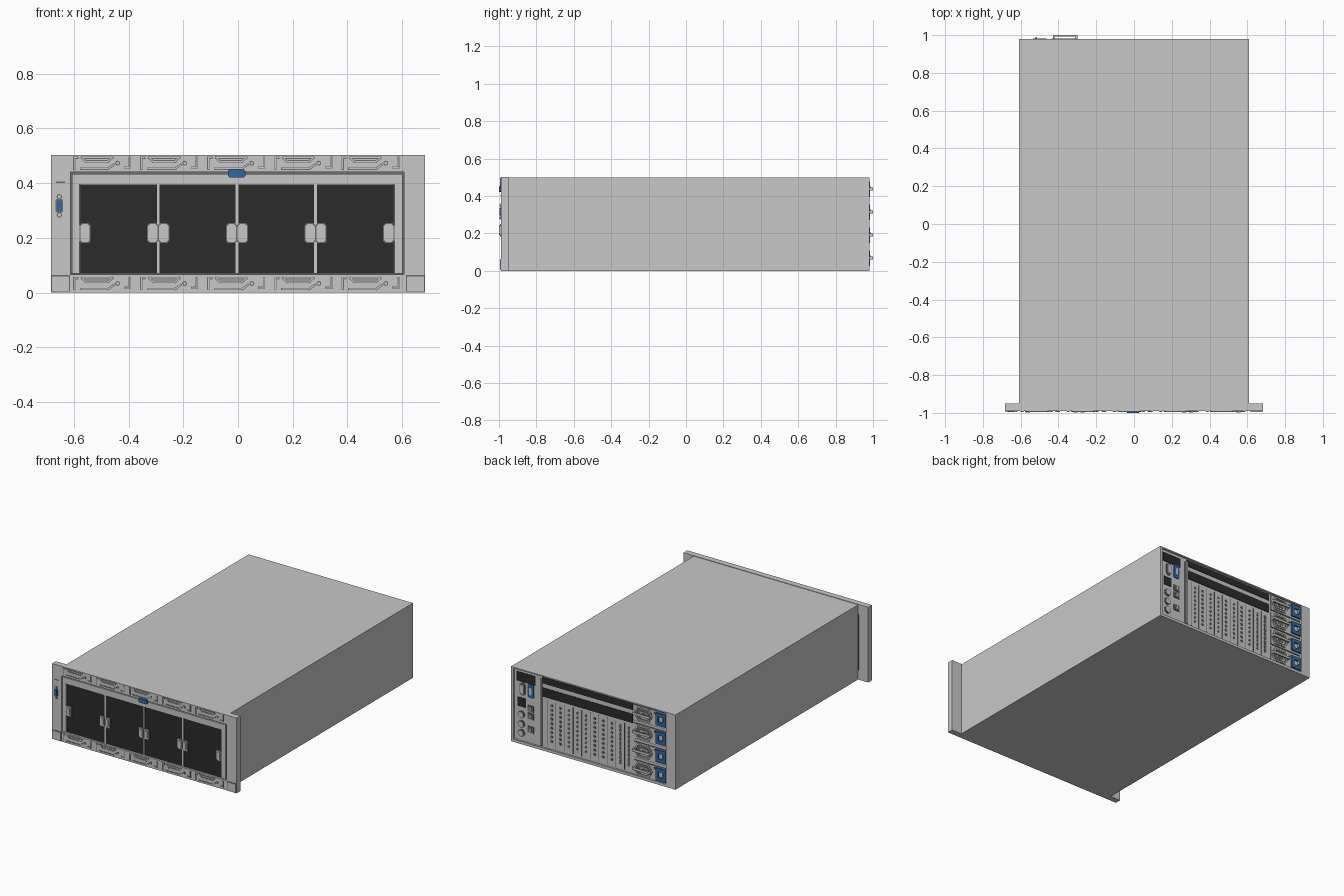
import bpy, bmesh, math
from mathutils import Vector

cube = bpy.data.objects.get("Cube")
if cube:
    bpy.data.objects.remove(cube, do_unlink=True)


def material(name, r, g, b):
    m = bpy.data.materials.new(name)
    m.use_nodes = True
    m.diffuse_color = (r, g, b, 1)
    m.node_tree.nodes["Principled BSDF"].inputs["Base Color"].default_value = (r, g, b, 1)
    return m


LIGHT = material("light grey", 0.58, 0.58, 0.58)
MID = material("mid grey", 0.15, 0.15, 0.15)
BLACK = material("black", 0.024, 0.024, 0.024)
BLUE = material("blue", 0.026, 0.14, 0.38)


class Part:
    """Collects prisms (outlines in x and z, extruded along y) into one object."""

    def __init__(self, name, mat):
        self.name, self.mat, self.bm = name, mat, bmesh.new()

    def prism(self, pts, y0, y1):
        bm = self.bm
        a = [bm.verts.new((x, y0, z)) for x, z in pts]
        b = [bm.verts.new((x, y1, z)) for x, z in pts]
        bm.faces.new(a)
        bm.faces.new(b)
        for i in range(len(pts)):
            j = (i + 1) % len(pts)
            bm.faces.new((a[i], a[j], b[j], b[i]))

    def box(self, x0, x1, z0, z1, y0, y1, cut=0):
        if cut:
            c = cut
            self.prism([(x0 + c, z0), (x1 - c, z0), (x1, z0 + c), (x1, z1 - c),
                        (x1 - c, z1), (x0 + c, z1), (x0, z1 - c), (x0, z0 + c)], y0, y1)
        else:
            self.prism([(x0, z0), (x1, z0), (x1, z1), (x0, z1)], y0, y1)

    def mid_box(self, x, z, w, h, y0, y1, cut=0):
        self.box(x - w / 2, x + w / 2, z - h / 2, z + h / 2, y0, y1, cut)

    def ring(self, outer, inner, y0, y1):
        (a, b, c, d), (e, f, g, h) = outer, inner
        self.box(a, e, c, d, y0, y1)
        self.box(f, b, c, d, y0, y1)
        self.box(e, f, c, g, y0, y1)
        self.box(e, f, h, d, y0, y1)

    def stroke(self, pts, w, y0, y1):
        for p, q in zip(pts, pts[1:]):
            p, q = Vector(p), Vector(q)
            d = (q - p).normalized() * w / 2
            n = Vector((-d.y, d.x))
            self.prism([p - d + n, p - d - n, q + d - n, q + d + n], y0, y1)

    def disc(self, x, z, r, y0, y1, n=12):
        self.prism([(x + r * math.cos(math.tau * i / n), z + r * math.sin(math.tau * i / n))
                    for i in range(n)], y0, y1)

    def done(self):
        bmesh.ops.recalc_face_normals(self.bm, faces=self.bm.faces)
        me = bpy.data.meshes.new(self.name)
        self.bm.to_mesh(me)
        self.bm.free()
        me.materials.append(self.mat)
        bpy.context.collection.objects.link(bpy.data.objects.new(self.name, me))


# Chassis with a raised rear rim
body = Part("chassis", LIGHT)
body.box(-0.608, 0.608, 0, 0.5, -0.95, 0.968)
body.ring((-0.608, 0.608, 0, 0.5), (-0.54, 0.59, 0.018, 0.492), 0.968, 0.98)
body.done()

# Front bezel with mounting ears
bezel = Part("front_bezel", LIGHT)
bezel.ring((-0.683, 0.683, 0, 0.503), (-0.613, 0.607, 0.066, 0.44), -0.99, -0.95)
bezel.done()

lip = Part("bay_frame", LIGHT)
lip.ring((-0.607, 0.601, 0.07, 0.434), (-0.579, 0.571, 0.071, 0.395), -0.988, -0.95)
lip.done()

gap = Part("bay_frame_gap", MID)
gap.box(-0.613, 0.607, 0.066, 0.44, -0.975, -0.949)
gap.done()

# Four drive bay covers, dividers and latch tabs
covers = Part("bay_covers", BLACK)
dividers = Part("bay_dividers", LIGHT)
tabs = Part("bay_latch_tabs", LIGHT)
recess = Part("bay_latch_outlines", MID)
pitch = 1.15 / 4
for i in range(5):
    x = -0.579 + i * pitch
    if i < 4:
        covers.box(x + 0.003, x + pitch - 0.003, 0.072, 0.394, -0.984, -0.955)
    if 0 < i < 4:
        dividers.box(x - 0.005, x + 0.005, 0.07, 0.395, -0.988, -0.955)
    for s in (-1, 1):
        if (i == 0 and s < 0) or (i == 4 and s > 0):
            continue
        cx = x + s * 0.02
        recess.mid_box(cx, 0.217, 0.041, 0.073, -0.989, -0.98, 0.008)
        tabs.mid_box(cx, 0.217, 0.034, 0.066, -0.994, -0.98, 0.008)
        tabs.mid_box(cx - s * 0.002, 0.217, 0.022, 0.05, -0.999, -0.99, 0.005)
for p in (covers, dividers, tabs, recess):
    p.done()

# Blue release latch at the top centre
latch = Part("release_latch", BLUE)
latch.box(-0.037, 0.027, 0.421, 0.45, -1.0, -0.98, 0.006)
latch.done()

# Embossed trim along the top and bottom rails
trim = Part("rail_trim", LIGHT)
shade = Part("rail_trim_recesses", MID)
for z in (0.473, 0.033):
    for i in range(5):
        x = -0.515 + i * 0.245
        f, b = -0.995, -0.988
        for part, w, y in ((shade, 0.009, -0.9915), (trim, 0.004, f)):
            part.stroke([(x - 0.073, z + 0.02), (x - 0.083, z + 0.02), (x - 0.083, z - 0.02)], w, y, b)
            part.stroke([(x - 0.055, z + 0.02), (x + 0.055, z + 0.02), (x + 0.04, z + 0.006),
                         (x - 0.04, z + 0.006), (x - 0.055, z + 0.02)], w, y, b)
            part.stroke([(x - 0.058, z - 0.02), (x + 0.04, z - 0.02), (x + 0.06, z - 0.006)], w, y, b)
            part.stroke([(x + 0.102, z - 0.016), (x + 0.12, z - 0.016), (x + 0.12, z + 0.02)], w, y, b)
        shade.disc(x + 0.075, z, 0.009, -0.9915, b)
        trim.disc(x + 0.075, z, 0.005, f, b)
trim.done()
shade.done()

# Corner blocks at the foot of each ear
blocks = Part("ear_corner_blocks", LIGHT)
outline = Part("ear_corner_outlines", MID)
for s in (-1, 1):
    outline.mid_box(s * 0.648, 0.034, 0.068, 0.06, -0.991, -0.98)
    blocks.mid_box(s * 0.648, 0.033, 0.062, 0.053, -0.994, -0.98)
blocks.done()
outline.done()

# Display port on the ear
port = Part("front_port_surround", MID)
port.mid_box(-0.653, 0.317, 0.028, 0.05, -0.992, -0.98, 0.005)
port.box(-0.665, -0.632, 0.4, 0.405, -0.991, -0.98)
for z in (0.35, 0.284):
    port.disc(-0.653, z, 0.01, -0.993, -0.98)
port.done()
screws = Part("front_port_screws", LIGHT)
for z in (0.35, 0.284):
    screws.disc(-0.653, z, 0.006, -0.996, -0.98)
screws.done()
socket = Part("front_port", BLUE)
socket.mid_box(-0.653, 0.317, 0.018, 0.04, -0.996, -0.98, 0.004)
socket.done()

# Rear black vents
vents = Part("rear_vents", BLACK)
for x0, x1, z0, z1 in ((0.435, 0.575, 0.412, 0.474), (0.51, 0.568, 0.245, 0.305),
                       (-0.285, 0.385, 0.443, 0.486), (-0.285, 0.385, 0.355, 0.415)):
    vents.box(x0, x1, z0, z1, 0.96, 0.971)
vents.done()

# Rear port cluster
ports = Part("rear_ports", MID)
metal = Part("rear_port_shells", LIGHT)
ports.mid_box(0.53, 0.365, 0.042, 0.085, 0.96, 0.972, 0.012)
metal.mid_box(0.53, 0.365, 0.026, 0.06, 0.96, 0.976, 0.008)
for z in (0.194, 0.13, 0.07):
    ports.disc(0.54, z, 0.026, 0.96, 0.972)
    metal.disc(0.54, z, 0.018, 0.96, 0.976)
for z in (0.25, 0.2, 0.11):
    ports.mid_box(0.468, z, 0.046, 0.04, 0.96, 0.974)
    metal.mid_box(0.468, z, 0.012, 0.022, 0.96, 0.976)
metal.box(0.382, 0.396, 0.025, 0.47, 0.96, 0.979)
ports.box(0.397, 0.401, 0.025, 0.47, 0.96, 0.972)
display = Part("rear_display_port", BLUE)
display.mid_box(0.468, 0.368, 0.046, 0.09, 0.96, 0.974, 0.008)
metal.mid_box(0.468, 0.368, 0.016, 0.05, 0.96, 0.977, 0.005)
display.done()

# Expansion slots: perforated covers
for i in range(10):
    x = 0.316 - i * 0.0635
    ports.mid_box(x + 0.032, 0.185, 0.003, 0.31, 0.96, 0.97)
    for k in range(9):
        ports.mid_box(x, 0.07 + k * 0.03, 0.018, 0.018 if i < 8 else 0.026, 0.96, 0.9705, 0.005)
ports.done()
metal.done()

# Four stacked power supplies with handles and latches
plates = Part("power_supply_plates", LIGHT)
grilles = Part("power_supply_grilles", MID)
handles = Part("power_supply_handles", LIGHT)
latches = Part("power_supply_latches", BLUE)
for i in range(4):
    z = 0.437 - i * 0.123
    grilles.box(-0.538, -0.295, z - 0.059, z + 0.05, 0.96, 0.97)
    plates.box(-0.535, -0.298, z - 0.054, z + 0.046, 0.96, 0.973)
    grilles.mid_box(-0.37, z, 0.12, 0.085, 0.96, 0.975, 0.025)
    plates.mid_box(-0.375, z - 0.006, 0.06, 0.045, 0.96, 0.978, 0.01)
    grilles.mid_box(-0.375, z - 0.006, 0.044, 0.03, 0.97, 0.979, 0.008)
    handles.stroke([(-0.305, z), (-0.33, z + 0.04), (-0.405, z + 0.04), (-0.43, z),
                    (-0.405, z - 0.04), (-0.33, z - 0.04), (-0.305, z)], 0.01, 0.97, 0.982)
    for x in (-0.425, -0.305):
        handles.mid_box(x, z, 0.01, 0.016, 0.97, 1.0)
    handles.box(-0.43, -0.3, z - 0.008, z + 0.008, 0.992, 1.0)
    grilles.disc(-0.45, z + 0.03, 0.008, 0.96, 0.976)
    latches.ring((-0.535, -0.462, z - 0.042, z + 0.042),
                 (-0.516, -0.48, z - 0.018, z + 0.018), 0.965, 0.983)
    handles.mid_box(-0.518, z + 0.005, 0.008, 0.02, 0.97, 0.99)
for p in (plates, grilles, handles, latches):
    p.done()
